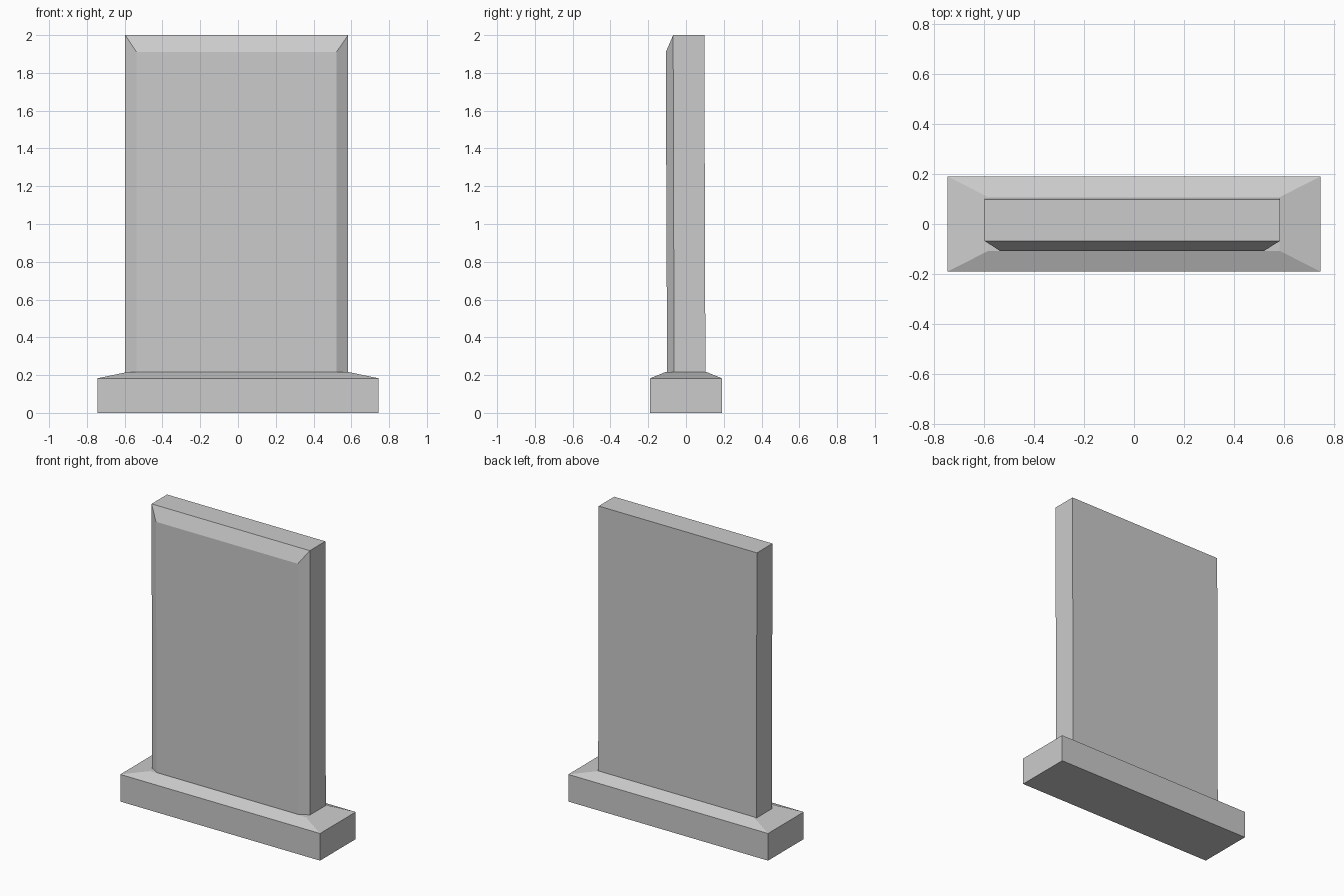
import bpy
import bmesh

cube = bpy.data.objects.get("Cube")
if cube:
    bpy.data.objects.remove(cube)

stone = bpy.data.materials.new("grey stone")
stone.use_nodes = True
stone.diffuse_color = (0.6, 0.6, 0.6, 1)
stone.node_tree.nodes["Principled BSDF"].inputs["Base Color"].default_value = stone.diffuse_color


def loft(name, rings):
    """Skin a stack of matching rings and cap both ends."""
    bm = bmesh.new()
    loops = [[bm.verts.new(p) for p in ring] for ring in rings]
    n = len(loops[0])
    for a, b in zip(loops, loops[1:]):
        for i in range(n):
            j = (i + 1) % n
            bm.faces.new((a[i], a[j], b[j], b[i]))
    bm.faces.new(loops[0])
    bm.faces.new(loops[-1])
    bmesh.ops.recalc_face_normals(bm, faces=bm.faces)
    mesh = bpy.data.meshes.new(name)
    bm.to_mesh(mesh)
    bm.free()
    mesh.materials.append(stone)
    obj = bpy.data.objects.new(name, mesh)
    bpy.context.collection.objects.link(obj)
    return obj


def rect(x, y, z):
    return [(-x, -y, z), (x, -y, z), (x, y, z), (-x, y, z)]


# Base block with a sloped top
loft("base", [rect(0.745, 0.19, 0), rect(0.745, 0.19, 0.183), rect(0.582, 0.107, 0.217)])


# Upright slab: leans slightly forward, front edge chamfered on top and sides
def slab_ring(left, right, y_low, y_high, z_low, z_high):
    return [(left, y_low, z_low), (right, y_low, z_low),
            (right, y_high, z_high), (left, y_high, z_high)]


bottom = 0.2
loft("slab", [
    slab_ring(-0.597, 0.583, 0.103, 0.097, bottom, 2.0),
    slab_ring(-0.597, 0.583, -0.063, -0.068, bottom, 2.0),
    slab_ring(-0.537, 0.521, -0.1, -0.107, bottom, 1.91),
])
